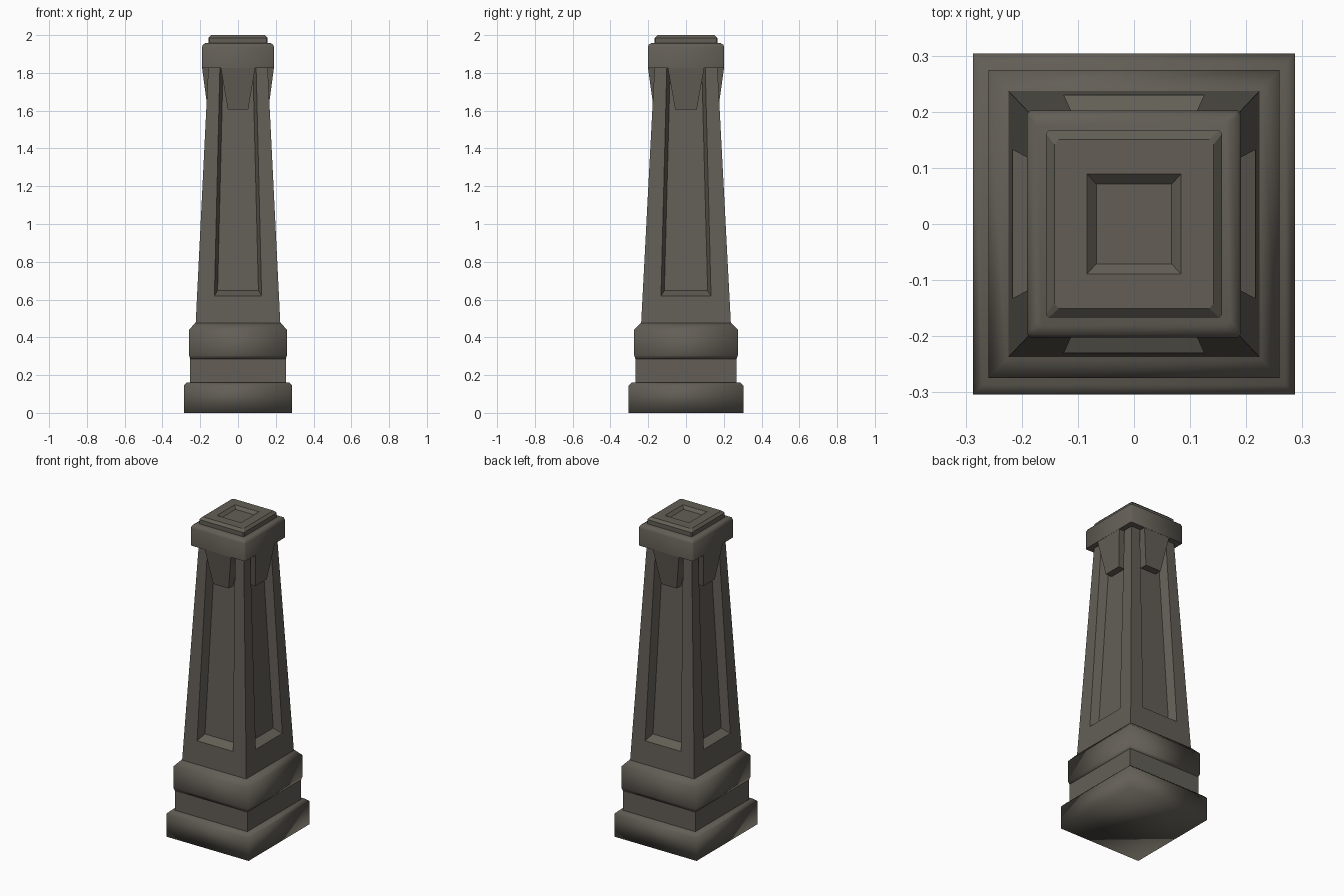
import bpy, bmesh, math
from mathutils import Matrix, Vector

DEPTH_SCALE = 1.06          # the pillar is slightly deeper than wide
TURNS = [Matrix.Rotation(k * math.pi / 2, 3, 'Z') for k in range(4)]

if "Cube" in bpy.data.objects:
    bpy.data.objects.remove(bpy.data.objects["Cube"], do_unlink=True)

stone = bpy.data.materials.new("dark stone")
stone.use_nodes = True
COLOR = (0.125, 0.114, 0.094, 1)
stone.diffuse_color = COLOR
stone.node_tree.nodes["Principled BSDF"].inputs["Base Color"].default_value = COLOR


def finish(name, bm, smooth_angle=None):
    """Turn a bmesh into a stone object, smoothing edges below the angle."""
    bmesh.ops.remove_doubles(bm, verts=bm.verts, dist=0.0001)
    bm.transform(Matrix.Diagonal((1, DEPTH_SCALE, 1, 1)))
    mesh = bpy.data.meshes.new(name)
    bm.to_mesh(mesh)
    bm.free()
    mesh.materials.append(stone)
    obj = bpy.data.objects.new(name, mesh)
    bpy.context.collection.objects.link(obj)
    if smooth_angle:
        bpy.ops.object.select_all(action='DESELECT')
        obj.select_set(True)
        bpy.context.view_layer.objects.active = obj
        bpy.ops.object.shade_smooth_by_angle(angle=math.radians(smooth_angle))


def loft(name, profile, smooth_angle=None):
    """Stack square rings given as (height, half width, corner cut)."""
    bm = bmesh.new()
    rings = []
    for z, r, cut in profile:
        side = [Vector((r - cut, -r, z)), Vector((r, cut - r, z))]
        rings.append([bm.verts.new(turn @ p) for turn in TURNS for p in side])
    for low, high in zip(rings, rings[1:]):
        for i in range(len(low)):
            j = (i + 1) % len(low)
            bm.faces.new((low[i], low[j], high[j], high[i]))
    bm.faces.new(rings[0][::-1])
    bm.faces.new(rings[-1])
    finish(name, bm, smooth_angle)


def four_sides(name, polygons):
    """Repeat the front polygons on all four sides."""
    bm = bmesh.new()
    for turn in TURNS:
        for poly in polygons:
            bm.faces.new([bm.verts.new(turn @ Vector(p)) for p in poly])
    finish(name, bm)


# Plinth, neck and collar
loft("base_plinth", [(0, 0.287, 0), (0.145, 0.287, 0), (0.162, 0.27, 0)], 100)
loft("base_neck", [(0.155, 0.253, 0), (0.29, 0.253, 0)])
loft("base_collar", [(0.286, 0.253, 0), (0.305, 0.259, 0),
                     (0.44, 0.259, 0), (0.475, 0.228, 0)], 100)

# Tapered shaft with a deep recessed panel on each side
BOTTOM, SILL, SILL_IN, TOP = 0.475, 0.62, 0.647, 1.826
RECESS, INSET = 0.05, 0.017


def shaft_half(z):
    return 0.224 - 0.0494 * (z - BOTTOM)


def pair(half, z, depth=0):
    """Left and right points on the front of the shaft."""
    y = depth - shaft_half(z)
    return (-half, y, z), (half, y, z)


foot_l, foot_r = pair(shaft_half(BOTTOM), BOTTOM)
sill_l, sill_r = pair(shaft_half(SILL), SILL)
head_l, head_r = pair(shaft_half(TOP), TOP)
low_l, low_r = pair(0.125, SILL)
high_l, high_r = pair(0.096, TOP)
in_low_l, in_low_r = pair(0.125 - INSET, SILL_IN, RECESS)
in_high_l, in_high_r = pair(0.096 - INSET, TOP, RECESS)
four_sides("shaft", [
    (foot_l, foot_r, sill_r, low_r, low_l, sill_l),      # rail
    (sill_l, low_l, high_l, head_l),                     # stiles
    (low_r, sill_r, head_r, high_r),
    (low_l, low_r, in_low_r, in_low_l),                  # sill
    (low_l, in_low_l, in_high_l, high_l),                # reveals
    (in_low_r, low_r, high_r, in_high_r),
    (in_low_l, in_low_r, in_high_r, in_high_l),          # panel
])

# Tapered brackets under the cap, one on each side
front = [(-0.054, -0.161, 1.607), (0.054, -0.161, 1.607),
         (0.091, -0.19, TOP), (-0.091, -0.19, TOP)]
back = [(x, -0.1, z) for x, y, z in front]
four_sides("cap_brackets", [front] + [
    (back[i], back[j], front[j], front[i]) for i, j in ((0, 1), (1, 2), (3, 0))])

# Cap, and the thin top slab with its sunken square
loft("cap", [(TOP, 0.191, 0.006), (1.936, 0.191, 0.006),
             (1.95, 0.186, 0.007), (1.958, 0.172, 0.008)], 60)
loft("top_slab", [(1.955, 0.157, 0.005), (1.985, 0.157, 0.005), (2.0, 0.142, 0.008),
                  (2.0, 0.084, 0), (1.982, 0.067, 0)])
